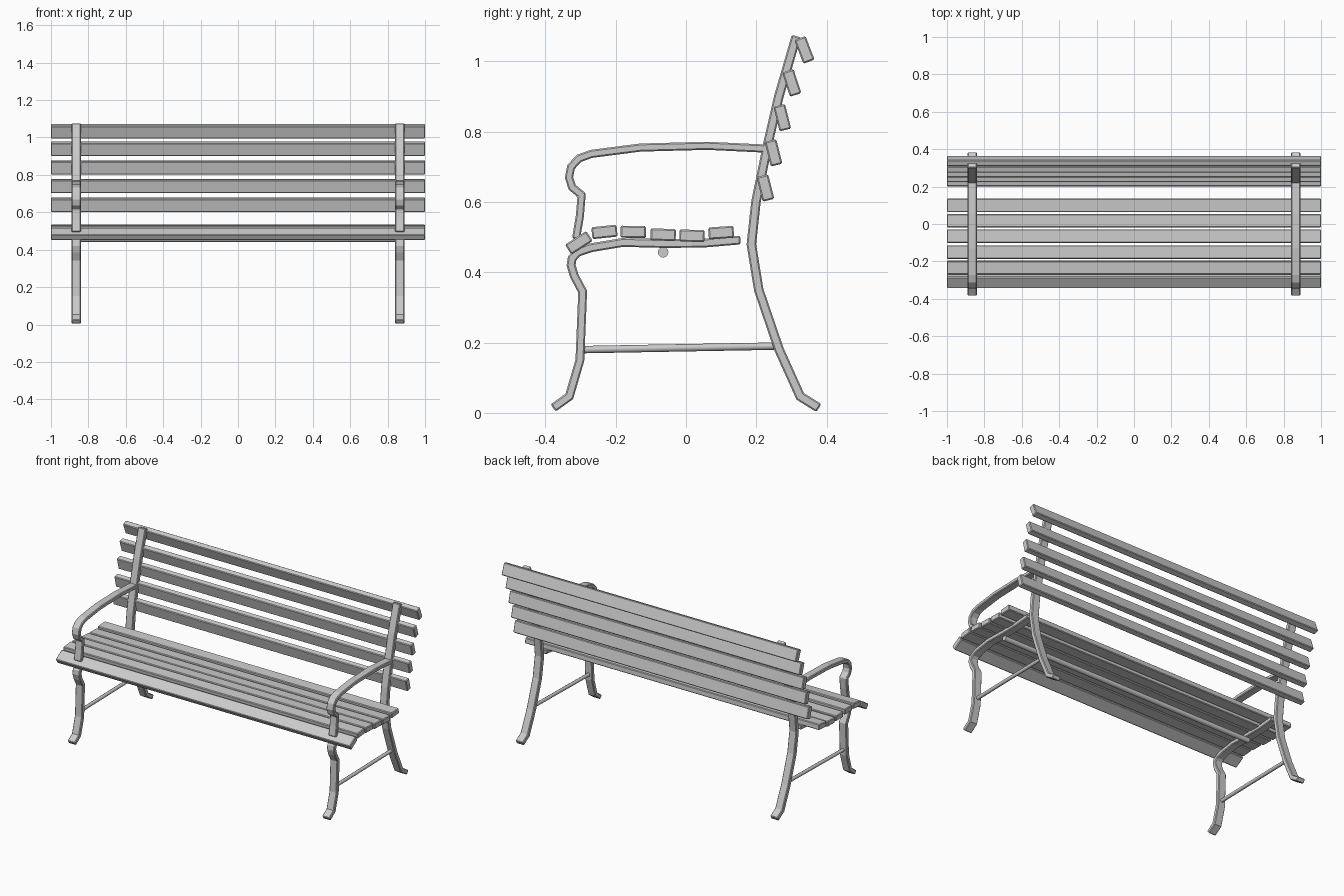
import bpy, bmesh, math
from mathutils import Vector, Matrix

if "Cube" in bpy.data.objects:
    bpy.data.objects.remove(bpy.data.objects["Cube"])

grey = bpy.data.materials.new("light_grey")
grey.diffuse_color = (0.6, 0.6, 0.6, 1)
grey.use_nodes = True
grey.node_tree.nodes["Principled BSDF"].inputs["Base Color"].default_value = grey.diffuse_color


def add_object(name, bm, bevel=0.0):
    bmesh.ops.recalc_face_normals(bm, faces=bm.faces)
    mesh = bpy.data.meshes.new(name)
    bm.to_mesh(mesh)
    bm.free()
    mesh.materials.append(grey)
    obj = bpy.data.objects.new(name, mesh)
    bpy.context.collection.objects.link(obj)
    if bevel:
        mod = obj.modifiers.new("Bevel", "BEVEL")
        mod.width, mod.segments = bevel, 1
        mod.limit_method, mod.angle_limit = "ANGLE", math.radians(50)
    return obj


def bent_bar(name, path, thick, width, x):
    """Flat iron bar following a (y, z) path with mitred bends."""
    bm = bmesh.new()
    pts = [Vector(p) for p in path]
    rings = []
    for i, p in enumerate(pts):
        a = (p - pts[i - 1]).normalized() if i else None
        b = (pts[i + 1] - p).normalized() if i < len(pts) - 1 else None
        a, b = a or b, b or a
        t = (a + b).normalized()
        n = Vector((-t.y, t.x)) * thick / 2 / max(t.dot(a), 0.5)
        rings.append([bm.verts.new((x + sx * width / 2, p.x + s * n.x, p.y + s * n.y))
                      for sx, s in ((-1, -1), (1, -1), (1, 1), (-1, 1))])
    for r, q in zip(rings, rings[1:]):
        for k in range(4):
            bm.faces.new((r[k], r[(k + 1) % 4], q[(k + 1) % 4], q[k]))
    bm.faces.new(rings[0])
    bm.faces.new(rings[-1])
    return add_object(name, bm, 0.004)


def slat(name, y, z, angle):
    """Full-length board, tilted about its long axis."""
    bm = bmesh.new()
    m = (Matrix.Translation((0, y, z)) @ Matrix.Rotation(math.radians(angle), 4, "X")
         @ Matrix.Diagonal((2.0, 0.072, 0.034, 1)))
    bmesh.ops.create_cube(bm, size=1, matrix=m)
    return add_object(name, bm, 0.004)


def rod(name, p, q, radius, sides):
    p, q = Vector(p), Vector(q)
    bm = bmesh.new()
    m = Matrix.Translation((p + q) / 2) @ (q - p).to_track_quat("Z", "Y").to_matrix().to_4x4()
    bmesh.ops.create_cone(bm, cap_ends=True, segments=sides, radius1=radius,
                          radius2=radius, depth=(q - p).length, matrix=m)
    obj = add_object(name, bm)
    for f in obj.data.polygons:
        f.use_smooth = len(f.vertices) == 4
    return obj


back_leg = [(0.378, 0.014), (0.325, 0.047), (0.265, 0.18), (0.207, 0.35), (0.186, 0.48),
            (0.199, 0.60), (0.234, 0.77), (0.264, 0.90), (0.314, 1.072)]
front_leg_and_rail = [(-0.378, 0.014), (-0.332, 0.047), (-0.302, 0.15), (-0.294, 0.345),
                      (-0.318, 0.39), (-0.327, 0.42), (-0.324, 0.44), (-0.308, 0.457),
                      (-0.27, 0.47), (-0.18, 0.485), (-0.06, 0.482), (0.05, 0.483),
                      (0.155, 0.492)]
armrest = [(0.228, 0.752), (0.06, 0.76), (-0.13, 0.755), (-0.27, 0.737), (-0.305, 0.724),
           (-0.327, 0.70), (-0.333, 0.67), (-0.324, 0.642), (-0.297, 0.62),
           (-0.302, 0.56), (-0.313, 0.495)]

# Cast end frames, one per side
for side, x in (("left", -0.865), ("right", 0.865)):
    bent_bar(f"back_leg_{side}", back_leg, 0.027, 0.05, x)
    bent_bar(f"front_leg_and_seat_rail_{side}", front_leg_and_rail, 0.025, 0.05, x)
    bent_bar(f"armrest_{side}", armrest, 0.023, 0.05, x)
    rod(f"leg_stretcher_{side}", (x, -0.295, 0.18), (x, 0.255, 0.19), 0.0105, 8)

# Cross rod under the seat
rod("under_seat_rod", (-0.865, -0.065, 0.457), (0.865, -0.065, 0.457), 0.015, 16)

# Seat boards, front to back
for i, (y, z, a) in enumerate([(-0.305, 0.484, 33), (-0.232, 0.515, 6), (-0.15, 0.515, -1),
                               (-0.065, 0.507, -2), (0.017, 0.504, -1), (0.10, 0.513, 4)]):
    slat(f"seat_slat_{i + 1}", y, z, a)

# Backrest boards, bottom to top
for i, (y, z, a) in enumerate([(0.226, 0.64, 104), (0.249, 0.74, 104), (0.274, 0.84, 104),
                               (0.301, 0.939, 108), (0.337, 1.033, 111)]):
    slat(f"back_slat_{i + 1}", y, z, a)
